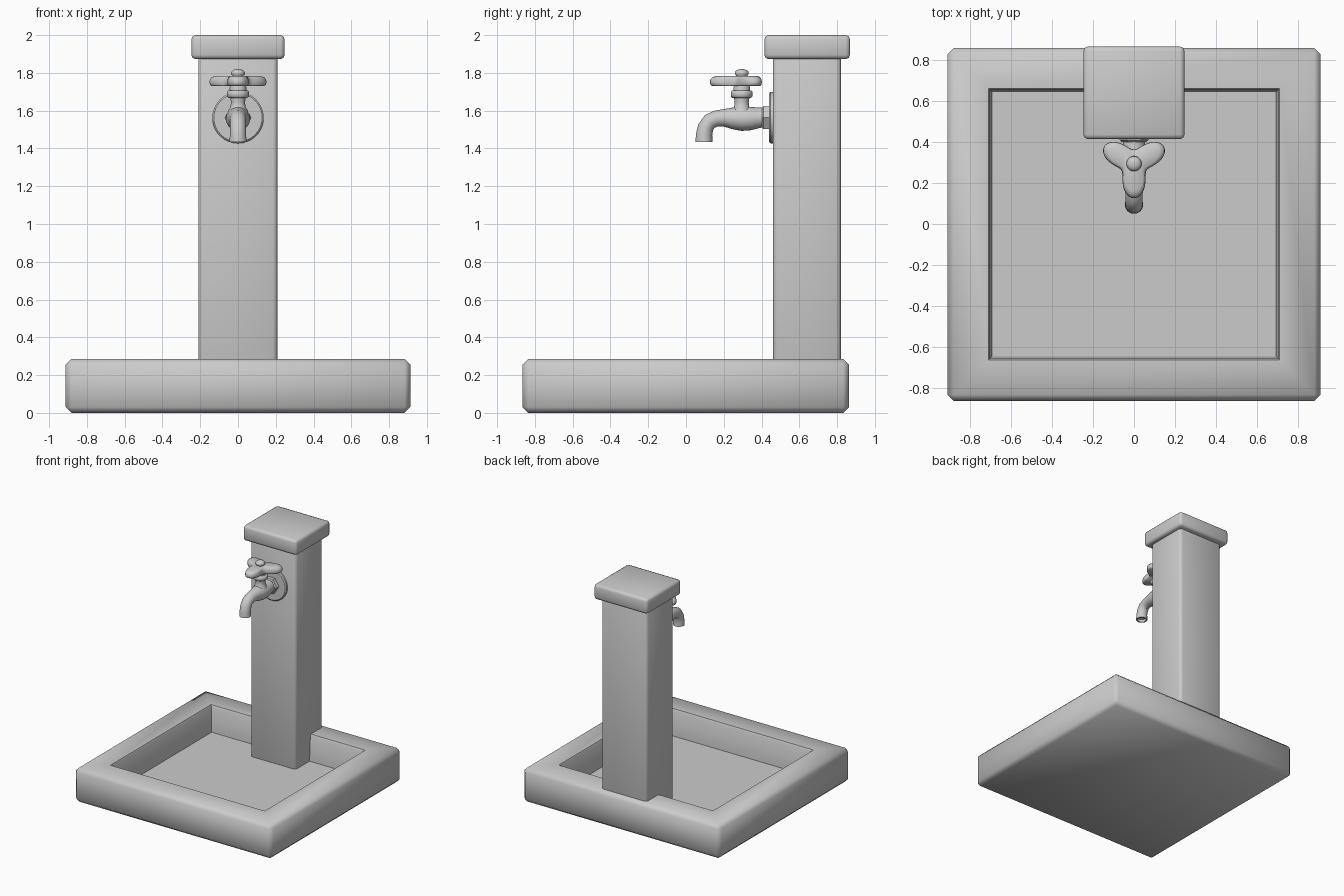
import bpy, bmesh
from math import sin, cos, pi, radians
from mathutils import Vector

if "Cube" in bpy.data.objects:
    bpy.data.objects.remove(bpy.data.objects["Cube"])


def finish(name, bm, angle):
    bmesh.ops.recalc_face_normals(bm, faces=bm.faces)
    me = bpy.data.meshes.new(name)
    bm.to_mesh(me)
    bm.free()
    me.shade_smooth()
    me.set_sharp_from_angle(angle=radians(angle))
    ob = bpy.data.objects.new(name, me)
    bpy.context.collection.objects.link(ob)
    return ob


def box(lo, hi, bevel, segments):
    """Bevelled box between two corners, as a bmesh."""
    bm = bmesh.new()
    bmesh.ops.create_cube(bm, size=1)
    lo, hi = Vector(lo), Vector(hi)
    for v in bm.verts:
        v.co = (lo + hi) / 2 + v.co * (hi - lo)
    bmesh.ops.bevel(bm, geom=bm.edges[:], offset=bevel, segments=segments,
                    profile=0.5, affect='EDGES')
    return bm


def sweep(name, rings, n=24, shape=lambda t: 1.0, angle=40):
    """Skin rings (y, z, direction in the yz plane, radius) into a solid."""
    bm = bmesh.new()
    loops = []
    for y, z, deg, r in rings:
        a = radians(deg)
        u, v = Vector((1, 0, 0)), Vector((0, -sin(a), cos(a)))
        loop = []
        for i in range(n):
            t = 2 * pi * i / n
            loop.append(bm.verts.new(Vector((0, y, z)) + (u * cos(t) + v * sin(t)) * r * shape(t)))
        loops.append(loop)
    for a, b in zip(loops, loops[1:]):
        for i in range(n):
            j = (i + 1) % n
            bm.faces.new((a[i], a[j], b[j], b[i]))
    bm.faces.new(loops[0])
    bm.faces.new(loops[-1])
    return finish(name, bm, angle)


# Basin: bevelled slab with a sunken, slightly tapered pocket
bm = box((-0.912, -0.865, 0), (0.912, 0.862, 0.285), 0.03, 1)
top = [max(bm.faces, key=lambda f: f.calc_center_median().z)]
for thickness, depth in ((0.24, 0), (0.01, -0.015), (0.015, -0.205)):
    bmesh.ops.inset_region(bm, faces=top, thickness=thickness, depth=depth)
finish("basin", bm, 50)

# Post and its cap
finish("post", box((-0.21, 0.46, 0.03), (0.21, 0.82, 1.9), 0.025, 2), 50)
finish("post_cap", box((-0.247, 0.415, 1.873), (0.247, 0.868, 2.0), 0.022, 2), 50)

# Wall plate and hexagonal nut behind the tap
Z = 1.563
sweep("wall_plate", [(0.47, Z, 180, 0.136), (0.447, Z, 180, 0.136), (0.44, Z, 180, 0.128)], 32)
sweep("hex_nut", [(0.45, Z, 180, 0.066), (0.45, Z, 180, 0.07), (0.41, Z, 180, 0.07),
                  (0.402, Z, 180, 0.06)], 6, angle=20)

# Tap body with swollen valve chamber, curved spout and recessed outlet
sweep("tap_body", [
    (0.45, Z, 180, 0.055), (0.40, Z, 180, 0.053), (0.375, 1.561, 180, 0.056),
    (0.34, 1.558, 180, 0.062), (0.295, 1.557, 180, 0.064), (0.25, 1.559, 180, 0.058),
    (0.20, 1.562, 180, 0.046), (0.16, 1.558, 190, 0.043), (0.125, 1.543, 215, 0.042),
    (0.104, 1.512, 248, 0.042), (0.096, 1.475, 266, 0.043), (0.095, 1.434, 270, 0.045),
    (0.095, 1.434, 270, 0.034), (0.095, 1.455, 270, 0.032)])

# Valve neck, collar and stem
Y = 0.295
sweep("valve_neck", [(Y, z, 90, r) for z, r in (
    (1.56, 0.058), (1.60, 0.052), (1.62, 0.040), (1.645, 0.037), (1.675, 0.042))])
sweep("valve_collar", [(Y, z, 90, r) for z, r in (
    (1.668, 0.05), (1.676, 0.058), (1.70, 0.058), (1.708, 0.05))], angle=50)
sweep("valve_stem", [(Y, z, 90, r) for z, r in ((1.70, 0.044), (1.725, 0.044), (1.75, 0.032))])

# Three-lobed handle and the button on top
sweep("handle", [(Y, z, 90, r) for z, r in (
    (1.731, 0.92), (1.737, 0.98), (1.75, 1.0), (1.765, 0.985), (1.777, 0.92), (1.784, 0.8))],
    72, lambda t: 0.07 + 0.099 * ((1 + cos(3 * (t - pi / 2))) / 2) ** 1.3, 60)
sweep("handle_button", [(Y, z, 90, r) for z, r in (
    (1.77, 0.027), (1.786, 0.03), (1.793, 0.037), (1.805, 0.036), (1.815, 0.026), (1.82, 0.01))],
    angle=60)
